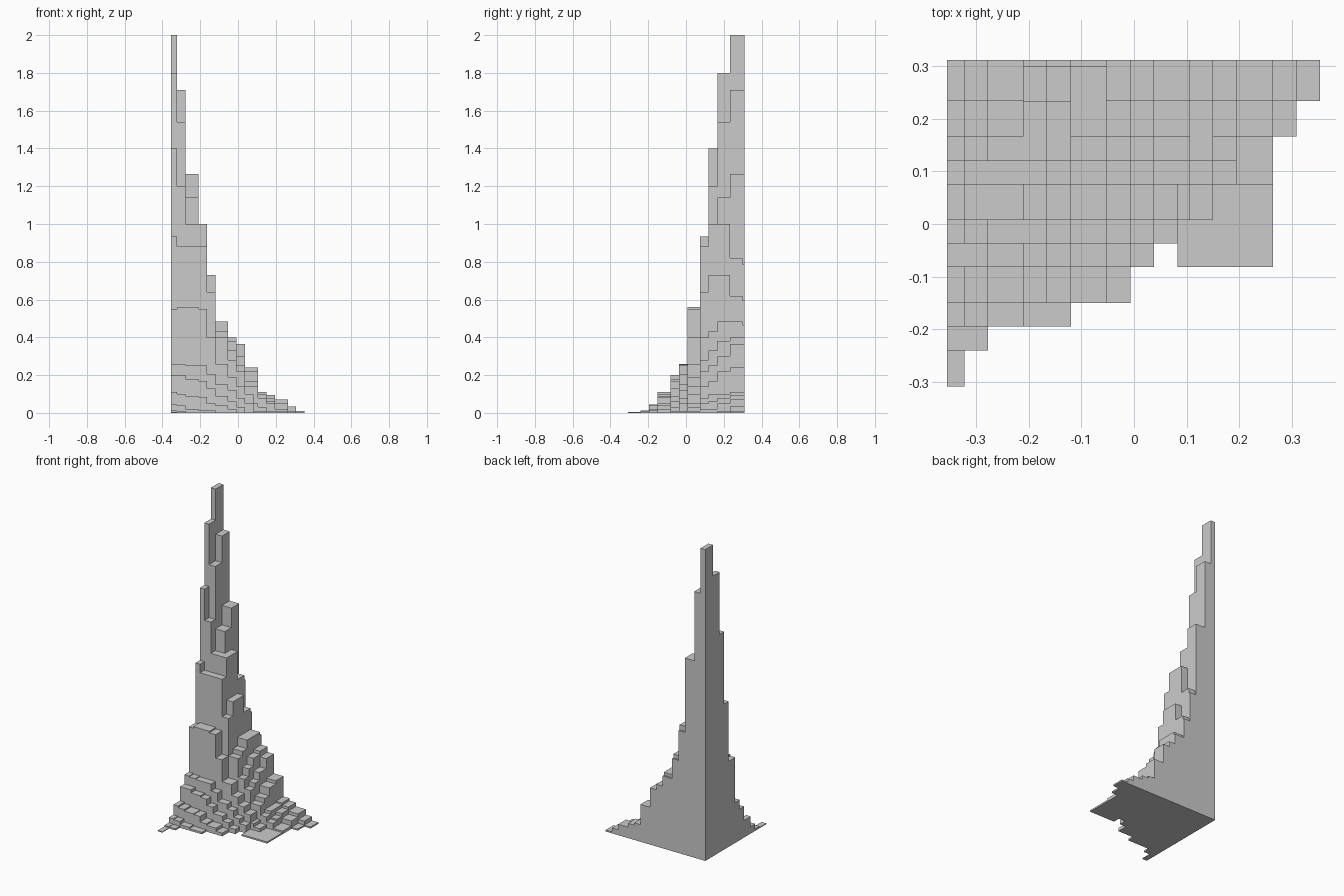
import bpy, bmesh

# step positions, left to right and back to front
X = [-.355, -.322, -.277, -.21, -.165, -.12, -.052, -.007,
     .038, .083, .106, .15, .195, .264, .308, .353]
Y = [.311, .3, .233, .166, .12, .075, .008, -.037, -.082, -.15, -.195, -.24, -.308]

# step heights, one row per depth band, falling away from the corner spire
back = [2, 1.71, 1.265, .82, .62, .485, .40, .365, .24, .24, .11, .095, .07, .035, .01]
ROWS = [
    [h * .96 if 3 <= i <= 5 else h for i, h in enumerate(back)],
    back,
    [1.8, 1.54, 1.14, 1.0, .73, .485, .38, .30, .22, .22, .10, .08, .05, .01],
    [1.4, 1.2, 1.0, 1.0, .73, .43, .33, .25, .17, .17, .10, .06, .02],
    [.935, .88, .88, .88, .64, .40, .28, .22, .14, .14, .08, .05, .02],
    [.55, .56, .56, .55, .40, .26, .19, .14, .10, .05, .03, .01, .01],
    [.26, .255, .25, .25, .205, .15, .12, .08, .05, .01, .01, .01, .01],
    [.20, .20, .18, .17, .13, .09, .06, .03, 0, .01, .01, .01, .01],
    [.11, .10, .09, .085, .05, .04, .02],
    [.045, .04, .02, .012, .012],
    [.012, .01],
    [.005],
]


def height(i, j):
    if 0 <= j < len(ROWS) and 0 <= i < len(ROWS[j]):
        return ROWS[j][i]
    return 0


bm = bmesh.new()


def quad(*pts):
    bm.faces.new([bm.verts.new(p) for p in pts])


for j in range(len(ROWS)):
    for i in range(len(ROWS[j])):
        h = height(i, j)
        if h == 0:
            continue
        x0, x1, y1, y0 = X[i], X[i + 1], Y[j], Y[j + 1]
        # tread and underside
        quad((x0, y0, h), (x1, y0, h), (x1, y1, h), (x0, y1, h))
        quad((x0, y1, 0), (x1, y1, 0), (x1, y0, 0), (x0, y0, 0))
        # risers where the neighbour is lower
        for di, dj, a, b in ((0, 1, (x0, y0), (x1, y0)), (1, 0, (x1, y0), (x1, y1)),
                             (0, -1, (x1, y1), (x0, y1)), (-1, 0, (x0, y1), (x0, y0))):
            n = height(i + di, j + dj)
            if n < h:
                quad((*a, n), (*b, n), (*b, h), (*a, h))

# weld seams and merge level treads
bmesh.ops.remove_doubles(bm, verts=bm.verts, dist=1e-5)
mesh = bpy.data.meshes.new("stepped_spire")
bm.to_mesh(mesh)
bm.free()
bpy.context.collection.objects.link(bpy.data.objects.new("stepped_spire", mesh))
